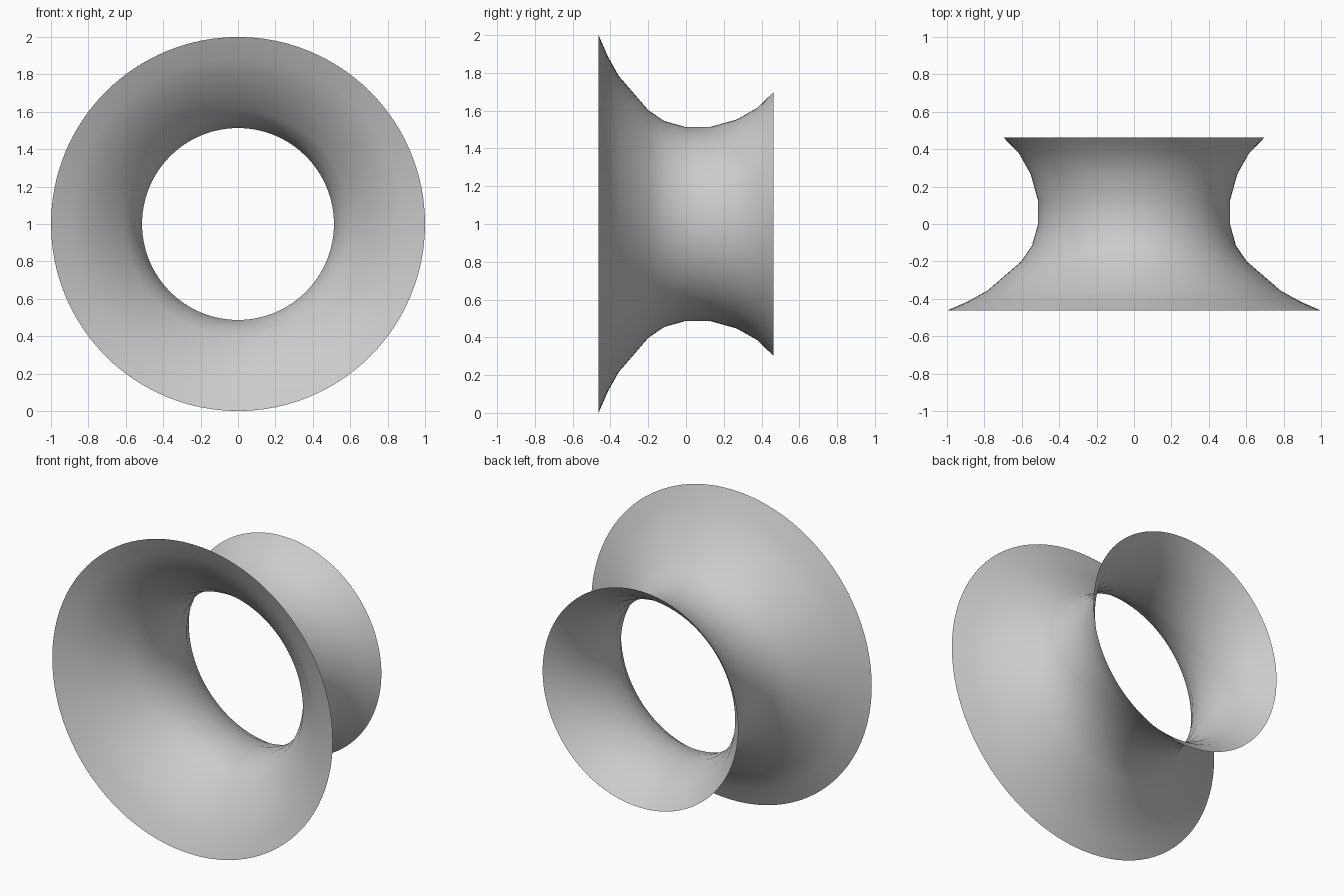
import bpy
import bmesh
import math
from mathutils import Matrix, Vector

cube = bpy.data.objects.get("Cube")
if cube:
    bpy.data.objects.remove(cube, do_unlink=True)

SEGMENTS = 96
CENTRE = Vector((0, 0, 1))

# Flared profile from front rim to back rim: (y, radius)
PROFILE = [(-0.463, 1.0), (-0.415, 0.89), (-0.357, 0.785), (-0.2, 0.603),
           (-0.115, 0.545), (0, 0.513), (0.125, 0.513), (0.268, 0.553),
           (0.378, 0.615), (0.463, 0.698)]

# Plain grey finish
grey = bpy.data.materials.new("light grey")
grey.use_nodes = True
colour = (0.6, 0.6, 0.6, 1)
grey.diffuse_color = colour
grey.node_tree.nodes["Principled BSDF"].inputs["Base Color"].default_value = colour

# Open flared tube, the profile turned round the y axis
bm = bmesh.new()
verts = [bm.verts.new(CENTRE + Vector((0, y, r))) for y, r in PROFILE]
edges = [bm.edges.new(pair) for pair in zip(verts, verts[1:])]
bmesh.ops.spin(bm, geom=verts + edges, cent=CENTRE, axis=(0, 1, 0),
               angle=math.tau, steps=SEGMENTS, use_merge=True)
bmesh.ops.remove_doubles(bm, verts=bm.verts[:], dist=0.0005)

# Turn every face outward and smooth it
bm.normal_update()
for face in bm.faces:
    face.smooth = True
    out = face.calc_center_median() - CENTRE
    out.y = 0
    if face.normal.dot(out) < 0:
        face.normal_flip()

mesh = bpy.data.meshes.new("flared_tube")
bm.to_mesh(mesh)
bm.free()
mesh.materials.append(grey)
tube = bpy.data.objects.new("flared_tube", mesh)
bpy.context.collection.objects.link(tube)
